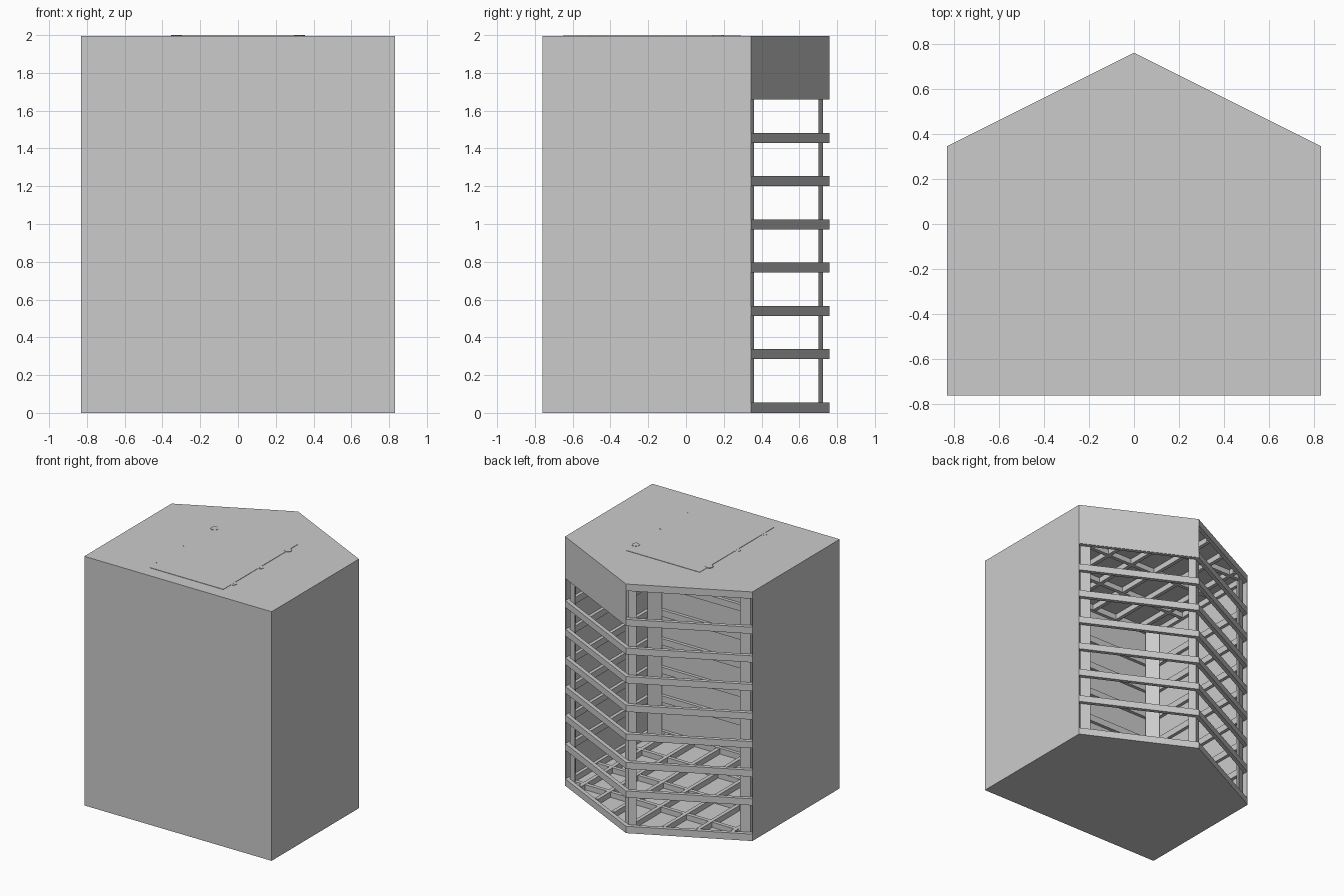
import bpy, bmesh, math
from mathutils import Vector

if "Cube" in bpy.data.objects:
    bpy.data.objects.remove(bpy.data.objects["Cube"])

grey = bpy.data.materials.new("warm_free_grey")
grey.name = "plain_grey"
grey.diffuse_color = (0.6, 0.6, 0.6, 1)
grey.use_nodes = True
grey.node_tree.nodes["Principled BSDF"].inputs["Base Color"].default_value = grey.diffuse_color

# Five-sided footprint, anticlockwise: front, right, back right, back left, left
FOOT = [(-0.83, -0.76), (0.83, -0.76), (0.83, 0.345), (0, 0.76), (-0.83, 0.345)]
SIDES = ["front", "right", "back_right", "back_left", "left"]
SKIN, RAIL = 0.005, 0.031


def inset(poly, d):
    """Corner points of the polygon moved inwards by d."""
    pts = [Vector(p) for p in poly]
    out = []
    for i, p in enumerate(pts):
        a = (p - pts[i - 1]).normalized()
        b = (pts[(i + 1) % len(pts)] - p).normalized()
        na, nb = Vector((-a.y, a.x)), Vector((-b.y, b.x))
        out.append(p + (na + nb) * d / (1 + na.dot(nb)))
    return out


def prisms(name, parts):
    """One object from upright prisms given as (polygon, z0, z1)."""
    bm = bmesh.new()
    for poly, z0, z1 in parts:
        lo = [bm.verts.new((p[0], p[1], z0)) for p in poly]
        hi = [bm.verts.new((p[0], p[1], z1)) for p in poly]
        bm.faces.new(lo[::-1])
        bm.faces.new(hi)
        n = len(poly)
        for i in range(n):
            j = (i + 1) % n
            bm.faces.new((lo[i], lo[j], hi[j], hi[i]))
    bmesh.ops.recalc_face_normals(bm, faces=bm.faces[:])
    me = bpy.data.meshes.new(name)
    bm.to_mesh(me)
    bm.free()
    me.materials.append(grey)
    ob = bpy.data.objects.new(name, me)
    bpy.context.collection.objects.link(ob)
    return ob


def rect(x0, x1, y0, y1):
    return [(x0, y0), (x1, y0), (x1, y1), (x0, y1)]


def strip(side, outer, inner):
    """Mitred strip along one side of the footprint."""
    a, b = inset(FOOT, outer), inset(FOOT, inner)
    j = (side + 1) % 5
    return [a[side], a[j], b[j], b[side]]


# Floor and roof boards
prisms("floor_board", [(inset(FOOT, 0.0), 0, 0.008)])
prisms("roof_board", [(inset(FOOT, 0.0), 1.986, 1.995)])

# Closed walls, and the short board at the top of the back right side
for s in (0, 1, 4):
    prisms(SIDES[s] + "_wall", [(strip(s, 0, SKIN), 0.008, 1.986)])
prisms("back_right_upper_board", [(strip(2, 0, SKIN), 1.66, 1.986)])

# Horizontal rails around every side
levels = [(0.008, 0.055)] + [(0.285 + 0.229 * k, 0.338 + 0.229 * k) for k in range(7)] + [(1.94, 1.986)]
for s in range(5):
    parts = []
    for z0, z1 in levels:
        open_rail = s == 3 or (s == 2 and z0 < 1.6)
        parts.append((strip(s, 0 if open_rail else SKIN, RAIL), z0, z1))
    prisms(SIDES[s] + "_rails", parts)

# Three-sided corner posts tucked behind the rails
inner = inset(FOOT, RAIL)
for i, p in enumerate(inner):
    a = (inner[i - 1] - p).normalized()
    b = (inner[(i + 1) % 5] - p).normalized()
    leg = 0.056 if i == 3 else 0.075
    prisms("corner_post_%d" % (i + 1), [([p, p + b * leg, p + a * leg], 0.008, 1.986)])

# Joists under the roof and on the floor
for name, z0, z1 in (("floor", 0.008, 0.052), ("roof", 1.942, 1.986)):
    parts = []
    for k in range(-3, 4):
        x = k * 0.225
        parts.append((rect(x - 0.015, x + 0.015, -0.73, 0.715 - 0.5 * abs(x)), z0, z1))
    prisms(name + "_joists", parts)
    prisms(name + "_cross_joists",
           [(rect(-0.8, 0.8, y - 0.015, y + 0.015), z0, z1 - 0.002) for y in (-0.4, -0.03, 0.32)])

# Thin raised hatch on the roof with six round studs along its edges
prisms("roof_hatch", [(rect(-0.325, 0.325, -0.65, 0.29), 1.99, 1.998)])
studs = []
for sx in (-0.325, 0.325):
    for y, top in ((0.17, 2.0), (-0.18, 1.9975), (-0.525, 1.9975)):
        ring = [(sx + 0.029 * math.cos(t * math.pi / 6), y + 0.03 * math.sin(t * math.pi / 6)) for t in range(12)]
        studs.append((ring, 1.99, top))
prisms("roof_studs", studs)
